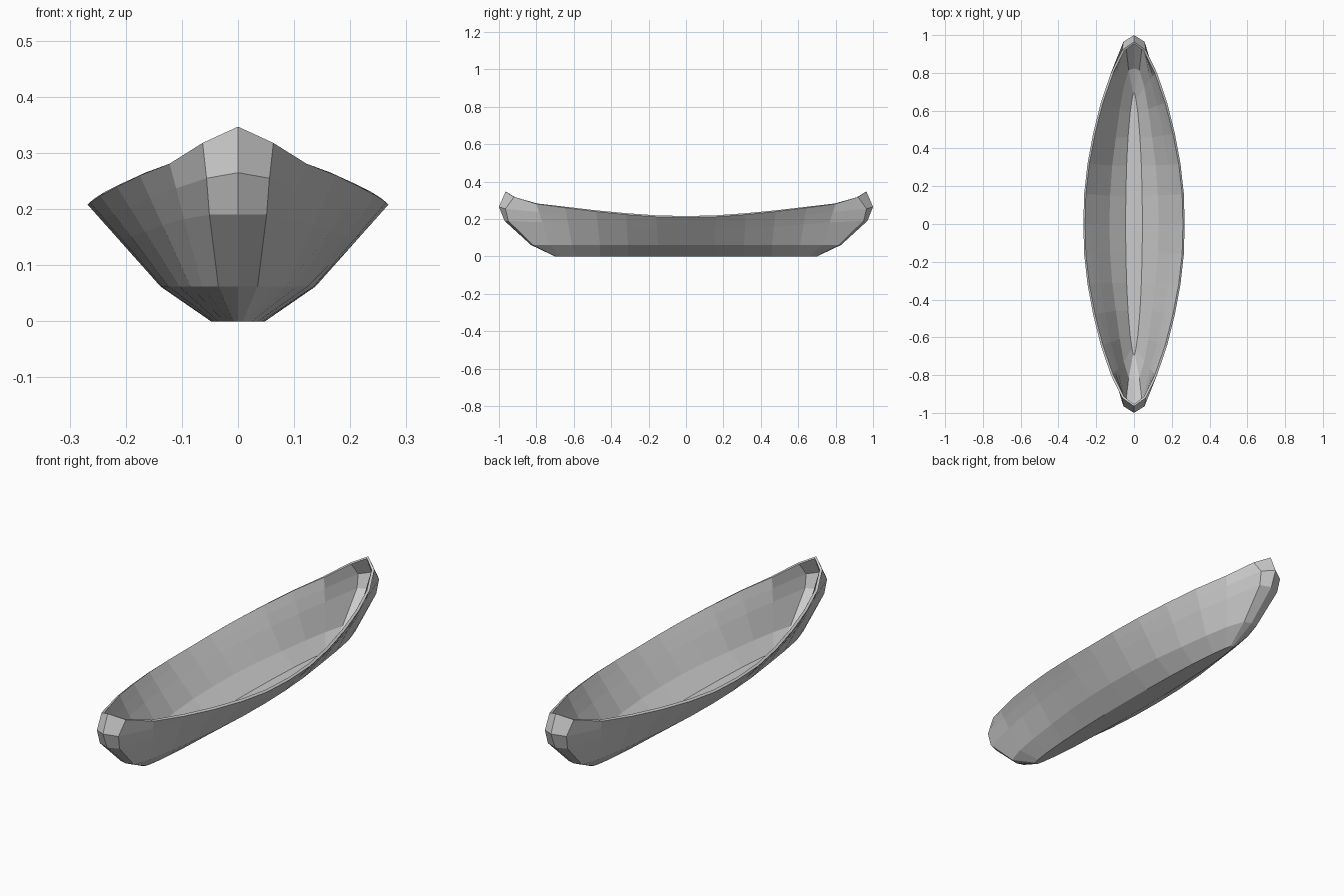
import bpy, bmesh
from mathutils import Vector

if "Cube" in bpy.data.objects:
    bpy.data.objects.remove(bpy.data.objects["Cube"])

# Quarter hull stations from midship to bow: floor (x, y), chine (x, y), rim (x, y, z)
stations = [
    ((0.048, 0.00), (0.138, 0.00), (0.268, 0.00, 0.208)),
    ((0.047, 0.15), (0.135, 0.15), (0.264, 0.16, 0.212)),
    ((0.043, 0.31), (0.124, 0.31), (0.246, 0.32, 0.224)),
    ((0.036, 0.46), (0.105, 0.46), (0.216, 0.48, 0.240)),
    ((0.025, 0.59), (0.085, 0.61), (0.175, 0.645, 0.260)),
    ((0.015, 0.66), (0.064, 0.73), (0.122, 0.80, 0.281)),
]

columns = []
for (fx, fy), (cx, cy), rim in stations:
    chine, rim = Vector((cx, cy, 0.062)), Vector(rim)
    columns.append([Vector((0, fy, 0)), Vector((fx, fy, 0)), chine,
                    chine.lerp(rim, 0.55), chine.lerp(rim, 0.8), rim])

# Blunt bow: side edge and centre line of the stem
columns.append([Vector(p) for p in [
    (0, 0.69, 0), (0.008, 0.69, 0), (0.035, 0.82, 0.062),
    (0.051, 0.95, 0.19), (0.056, 0.965, 0.255), (0.063, 0.92, 0.318)]])
columns.append([Vector(p) for p in [
    (0, 0.70, 0), (0, 0.70, 0), (0, 0.83, 0.062),
    (0, 0.97, 0.19), (0, 1.0, 0.265), (0, 0.965, 0.347)]])

# Skin the quarter hull and copy it to all four quadrants
bm = bmesh.new()
for sx in (1, -1):
    for sy in (1, -1):
        grid = [[bm.verts.new((p.x * sx, p.y * sy, p.z)) for p in col]
                for col in columns]
        for a, b in zip(grid, grid[1:]):
            for i in range(len(a) - 1):
                face = [a[i], b[i], b[i + 1], a[i + 1]]
                bm.faces.new(face if sx * sy > 0 else face[::-1])
bmesh.ops.remove_doubles(bm, verts=bm.verts[:], dist=0.0005)
bmesh.ops.recalc_face_normals(bm, faces=bm.faces[:])

# Make sure the floor faces down, so thickness grows inward
bm.normal_update()
floor = min(bm.faces, key=lambda f: f.calc_center_median().length)
if floor.normal.z > 0:
    bmesh.ops.reverse_faces(bm, faces=bm.faces[:])

mesh = bpy.data.meshes.new("canoe_hull")
bm.to_mesh(mesh)
bm.free()
hull = bpy.data.objects.new("canoe_hull", mesh)
bpy.context.collection.objects.link(hull)

# Thin wall
wall = hull.modifiers.new("wall", 'SOLIDIFY')
wall.thickness = 0.012
wall.offset = -1
